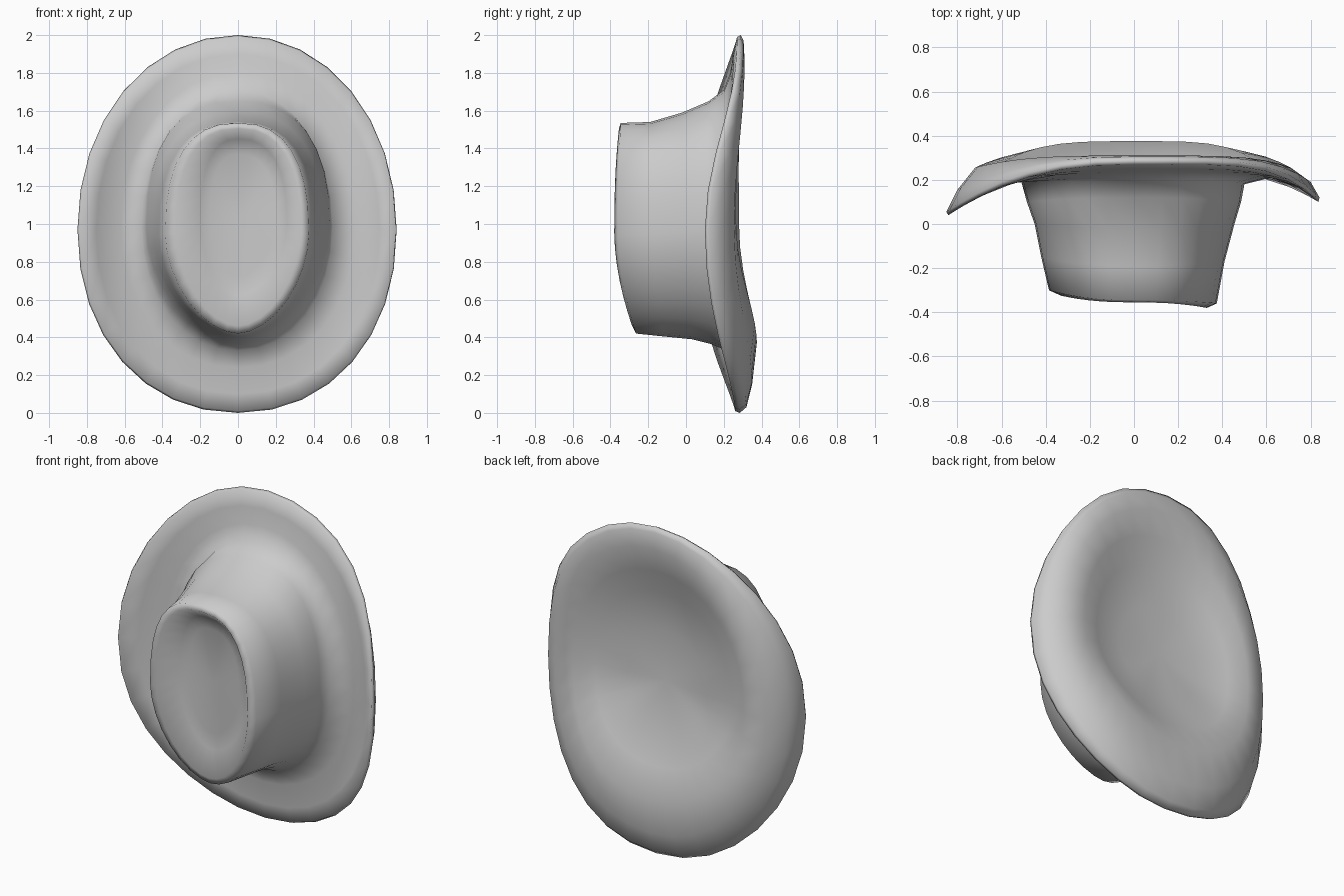
import bpy, bmesh, math

if "Cube" in bpy.data.objects:
    bpy.data.objects.remove(bpy.data.objects["Cube"])

SEG = 32

# Cross-section rings, from crown floor, over the brim edge, to the hollow underside:
# x left, x right, z bottom, z top, then depth y at right, top, left, bottom
CROWN = [
    (-.15, .20, .72, 1.37, -.28, -.27, -.26, -.25),
    (-.20, .26, .62, 1.45, -.30, -.30, -.28, -.25),
    (-.33, .33, .46, 1.505, -.38, -.355, -.325, -.285),
    (-.385, .375, .42, 1.535, -.36, -.345, -.30, -.265),
    (-.42, .41, .405, 1.54, -.17, -.19, -.15, -.12),
    (-.45, .455, .39, 1.59, .00, -.02, .00, .03),
    (-.485, .485, .365, 1.65, .10, .12, .10, .13),
]
BRIM = [
    (-.51, .50, .33, 1.71, .18, .20, .19, .215),
    (-.62, .62, .24, 1.80, .21, .235, .18, .24),
    (-.75, .75, .10, 1.90, .165, .25, .11, .25),
    (-.84, .835, .01, 1.99, .10, .27, .04, .26),
    (-.85, .84, .00, 2.00, .12, .29, .055, .285),
    (-.80, .80, .03, 1.97, .19, .305, .155, .32),
]
HOLLOW = [
    (-.72, .71, .15, 1.87, .255, .31, .255, .35),
    (-.59, .58, .37, 1.72, .265, .275, .28, .375),
    (-.48, .46, .54, 1.57, .225, .22, .24, .30),
    (-.28, .26, .75, 1.32, .19, .185, .20, .23),
]


def spow(v, e):
    return math.copysign(abs(v) ** e, v)


def add_ring(bm, r, n_top, n_bot, falls):
    """Egg-shaped ring; falls (left, right top, right bottom) set how narrowly side depths hold."""
    xl, xr, zb, zt, yr, yt, yl, yb = r
    zc = (zb + zt) / 2 - .03
    verts = []
    for i in range(SEG):
        a = 2 * math.pi * i / SEG
        c, s = math.cos(a), math.sin(a)
        e = 2 / (n_top if s > 0 else n_bot)
        x = spow(c, e) * (xr if c > 0 else -xl)
        z = zc + spow(s, e) * ((zt - zc) if s > 0 else (zc - zb))
        w = abs(c) ** (falls[0] if c < 0 else falls[1] if s > 0 else falls[2])
        y = w * (yr if c > 0 else yl) + (1 - w) * (yt if s > 0 else yb)
        verts.append(bm.verts.new((x, y, z)))
    return verts


def add_cap(bm, ring, dy):
    mid = sum((v.co for v in ring), ring[0].co * 0) / SEG
    mid.y += dy
    c = bm.verts.new(mid)
    for i in range(SEG):
        bm.faces.new((c, ring[i], ring[(i + 1) % SEG]))


# Hat: one continuous closed loft
bm = bmesh.new()
rings = [add_ring(bm, r, 2.45, 1.8, (2, 2, 2)) for r in CROWN]
rings += [add_ring(bm, r, 2.05, 2.12, (2.4, 5, 3)) for r in BRIM]
rings += [add_ring(bm, r, 2.05, 2.12, (3.5, 5, 4)) for r in HOLLOW]
for a, b in zip(rings, rings[1:]):
    for i in range(SEG):
        j = (i + 1) % SEG
        bm.faces.new((a[i], a[j], b[j], b[i]))
add_cap(bm, rings[0], .005)
add_cap(bm, rings[-1], -.01)
bmesh.ops.recalc_face_normals(bm, faces=bm.faces)

mesh = bpy.data.meshes.new("hat")
bm.to_mesh(mesh)
bm.free()
hat = bpy.data.objects.new("hat", mesh)
bpy.context.collection.objects.link(hat)
for p in mesh.polygons:
    p.use_smooth = True
